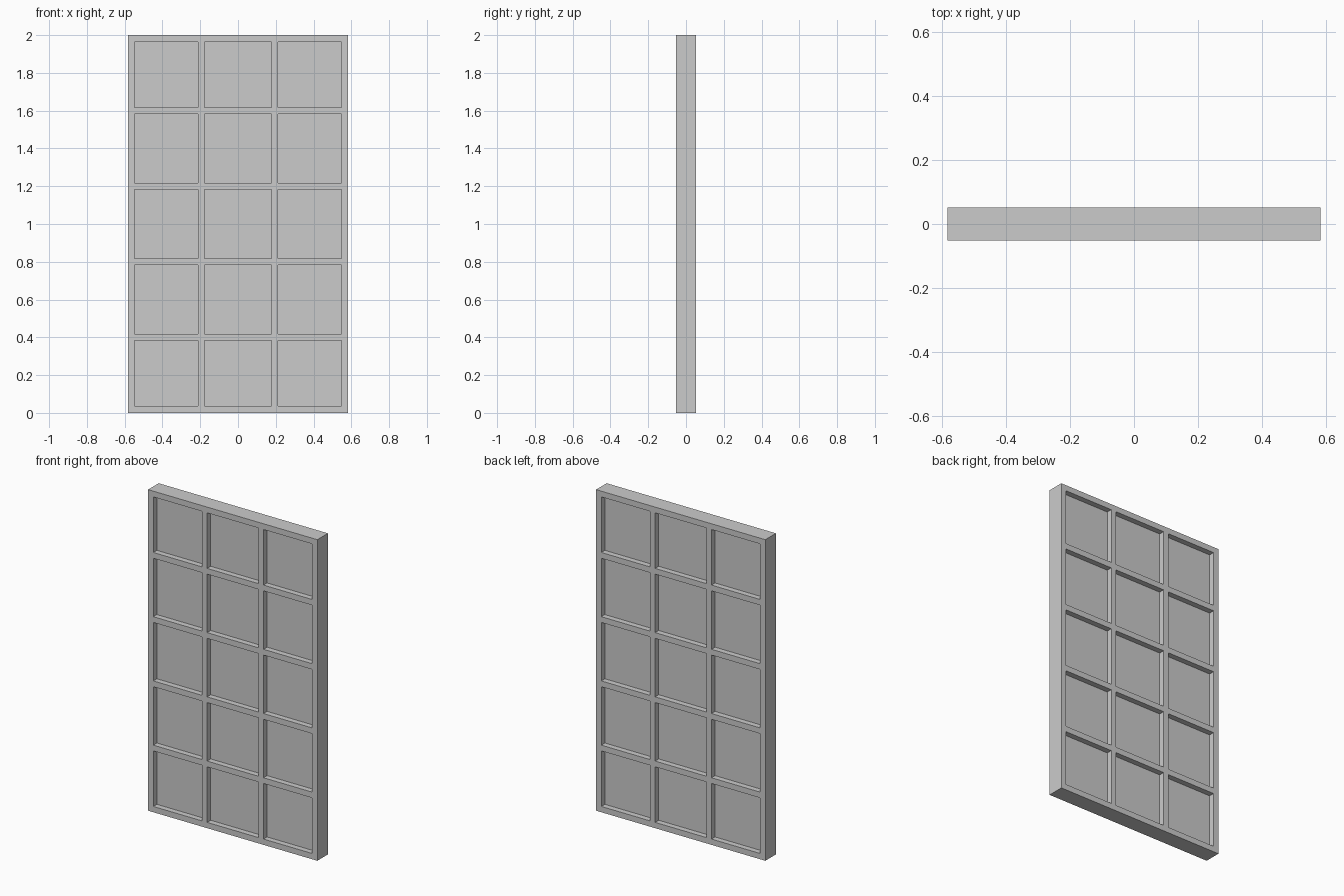
import bpy, bmesh

if "Cube" in bpy.data.objects:
    bpy.data.objects.remove(bpy.data.objects["Cube"])

W, H, D = 1.166, 2.0, 0.104     # overall size
BAR = 0.036                     # width of frame and glazing bars
PANE_D = 0.034                  # thickness of the recessed panels
COLS, ROWS = 3, 5


def grid_lines(start, size, count):
    """Bar edges along one axis: outer bars sit inside, inner bars are centred on divisions."""
    lines = [start, start + BAR]
    for i in range(1, count):
        c = start + size * i / count
        lines += [c - BAR / 2, c + BAR / 2]
    return lines + [start + size - BAR, start + size]


def sheet(name, xs, zs, thickness, keep):
    """Flat sheet in the xz plane made of the kept grid cells, thickened evenly about y = 0."""
    bm = bmesh.new()
    v = [[bm.verts.new((x, 0, z)) for z in zs] for x in xs]
    for i in range(len(xs) - 1):
        for j in range(len(zs) - 1):
            if keep(i, j):
                bm.faces.new((v[i][j], v[i + 1][j], v[i + 1][j + 1], v[i][j + 1]))
    mesh = bpy.data.meshes.new(name)
    bm.to_mesh(mesh)
    bm.free()
    obj = bpy.data.objects.new(name, mesh)
    bpy.context.collection.objects.link(obj)
    solid = obj.modifiers.new("thickness", 'SOLIDIFY')
    solid.thickness = thickness
    solid.offset = 0
    return obj


xs = grid_lines(-W / 2, W, COLS)
zs = grid_lines(0, H, ROWS)

# Outer frame and glazing bars: every cell except the openings
sheet("window_frame", xs, zs, D, lambda i, j: i % 2 == 0 or j % 2 == 0)

# Recessed panels filling the openings
for c in range(COLS):
    for r in range(ROWS):
        sheet(f"pane_{r + 1}_{c + 1}", xs[2 * c + 1:2 * c + 3], zs[2 * r + 1:2 * r + 3],
              PANE_D, lambda i, j: True)
